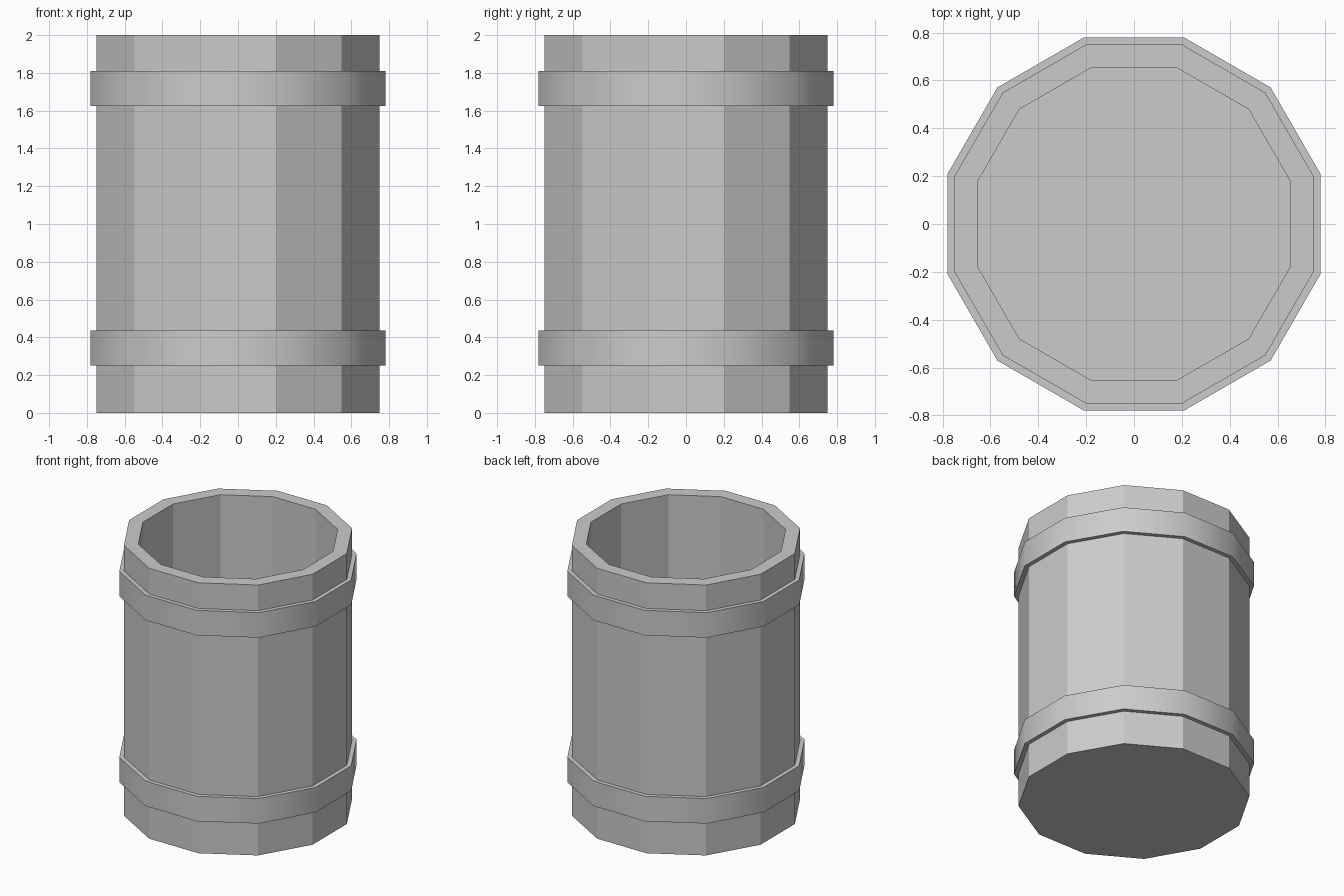
import bpy, bmesh, math

if "Cube" in bpy.data.objects:
    bpy.data.objects.remove(bpy.data.objects["Cube"])

SIDES = 12


def ring(bm, apothem, z):
    """Twelve-sided ring with flats facing the axes."""
    r = apothem / math.cos(math.pi / SIDES)
    return [bm.verts.new((r * math.cos(2 * math.pi * (i + 0.5) / SIDES),
                          r * math.sin(2 * math.pi * (i + 0.5) / SIDES), z))
            for i in range(SIDES)]


def lathe(name, profile, cap_ends=False):
    """Sweep (apothem, z) points round the z axis."""
    bm = bmesh.new()
    rings = [ring(bm, a, z) for a, z in profile]
    for lo, hi in zip(rings, rings[1:]):
        for i in range(SIDES):
            j = (i + 1) % SIDES
            bm.faces.new((lo[i], lo[j], hi[j], hi[i]))
    if cap_ends:
        bm.faces.new(rings[0][::-1])
        bm.faces.new(rings[-1])
    mesh = bpy.data.meshes.new(name)
    bm.to_mesh(mesh)
    bm.free()
    obj = bpy.data.objects.new(name, mesh)
    bpy.context.collection.objects.link(obj)
    return obj


# Hollow barrel: outer wall, rim, inner wall, with underside and floor caps
lathe("barrel_body", [(0.75, 0), (0.75, 2), (0.655, 2), (0.655, 0.1)], cap_ends=True)

# Two raised hoops hugging the wall, smooth round the outside
for name, z0, z1 in (("lower_hoop", 0.25, 0.435), ("upper_hoop", 1.625, 1.81)):
    hoop = lathe(name, [(0.75, z0), (0.78, z0), (0.78, z1), (0.75, z1)])
    bpy.ops.object.select_all(action='DESELECT')
    hoop.select_set(True)
    bpy.context.view_layer.objects.active = hoop
    bpy.ops.object.shade_smooth_by_angle(angle=math.radians(40))
